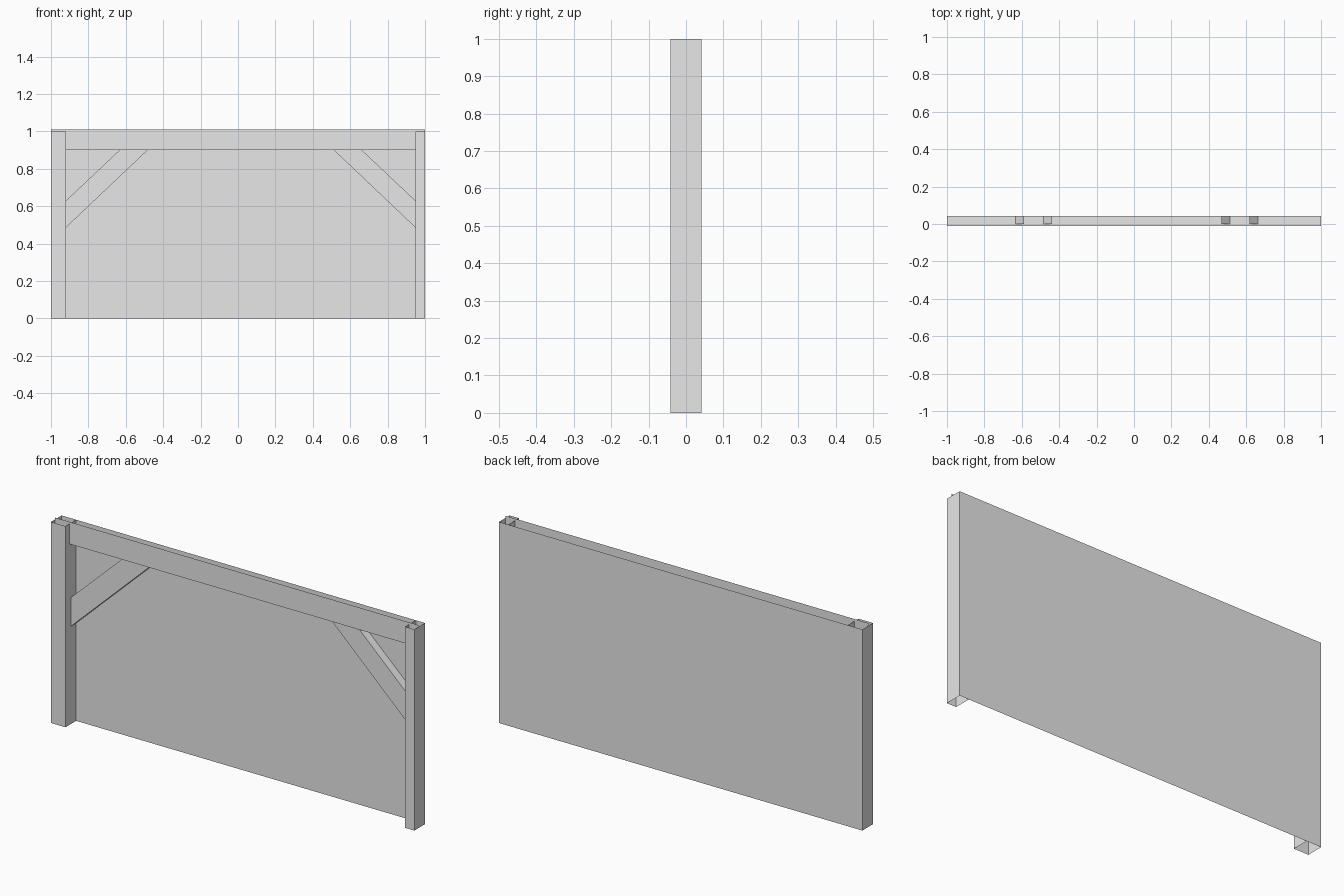
import bpy
import bmesh

cube = bpy.data.objects.get("Cube")
if cube:
    bpy.data.objects.remove(cube, do_unlink=True)

GREY = (0.8, 0.8, 0.8, 1)
grey = bpy.data.materials.new("plain_grey")
grey.use_nodes = True
grey.diffuse_color = GREY
grey.node_tree.nodes["Principled BSDF"].inputs["Base Color"].default_value = GREY

BACK, FRONT = 0.042, -0.042
BEAM_FRONT, BRACE_FRONT = -0.011, 0.0
BEAM_BOTTOM, BEAM_TOP = 0.9, 1.01


def loft(name, start, end):
    """Open sheet of quads between two matching rows of points."""
    bm = bmesh.new()
    a = [bm.verts.new(p) for p in start]
    b = [bm.verts.new(p) for p in end]
    for i in range(len(a) - 1):
        bm.faces.new((a[i], a[i + 1], b[i + 1], b[i]))
    mesh = bpy.data.meshes.new(name)
    bm.to_mesh(mesh)
    bm.free()
    mesh.materials.append(grey)
    obj = bpy.data.objects.new(name, mesh)
    bpy.context.collection.objects.link(obj)


def upright(name, path):
    loft(name, [(x, y, 0) for x, y in path], [(x, y, 1) for x, y in path])


def post(name, x0, x1):
    upright(name, [(x0, BACK), (x0, FRONT), (x1, FRONT), (x1, BACK)])


def brace(name, inner_x, side):
    """Open diagonal channel; its ends run a little into post and beam."""
    def row(upper, lower):
        return [(*upper[:1], y, upper[1]) for y in (BACK, BRACE_FRONT)] + \
               [(*lower[:1], y, lower[1]) for y in (BRACE_FRONT, BACK)]

    def point(run, z):
        return (inner_x - side * run, z)

    foot = row(point(-0.045, 0.587), point(-0.045, 0.443))
    head = row(point(0.332, 0.943), point(0.482, 0.943))
    if side < 0:
        loft(name, foot, head)
    else:
        loft(name, head, foot)


# Back panel
upright("back_panel", [(1, BACK), (-1, BACK)])

# Hollow posts
post("right_post", -1, -0.92)
post("left_post", 0.949, 1)

# Beam: underside and front face
section = [(BACK, BEAM_BOTTOM), (BEAM_FRONT, BEAM_BOTTOM), (BEAM_FRONT, BEAM_TOP)]
loft("top_beam", [(1, y, z) for y, z in section], [(-1, y, z) for y, z in section])

# Corner braces
brace("right_brace", -0.92, -1)
brace("left_brace", 0.949, 1)
